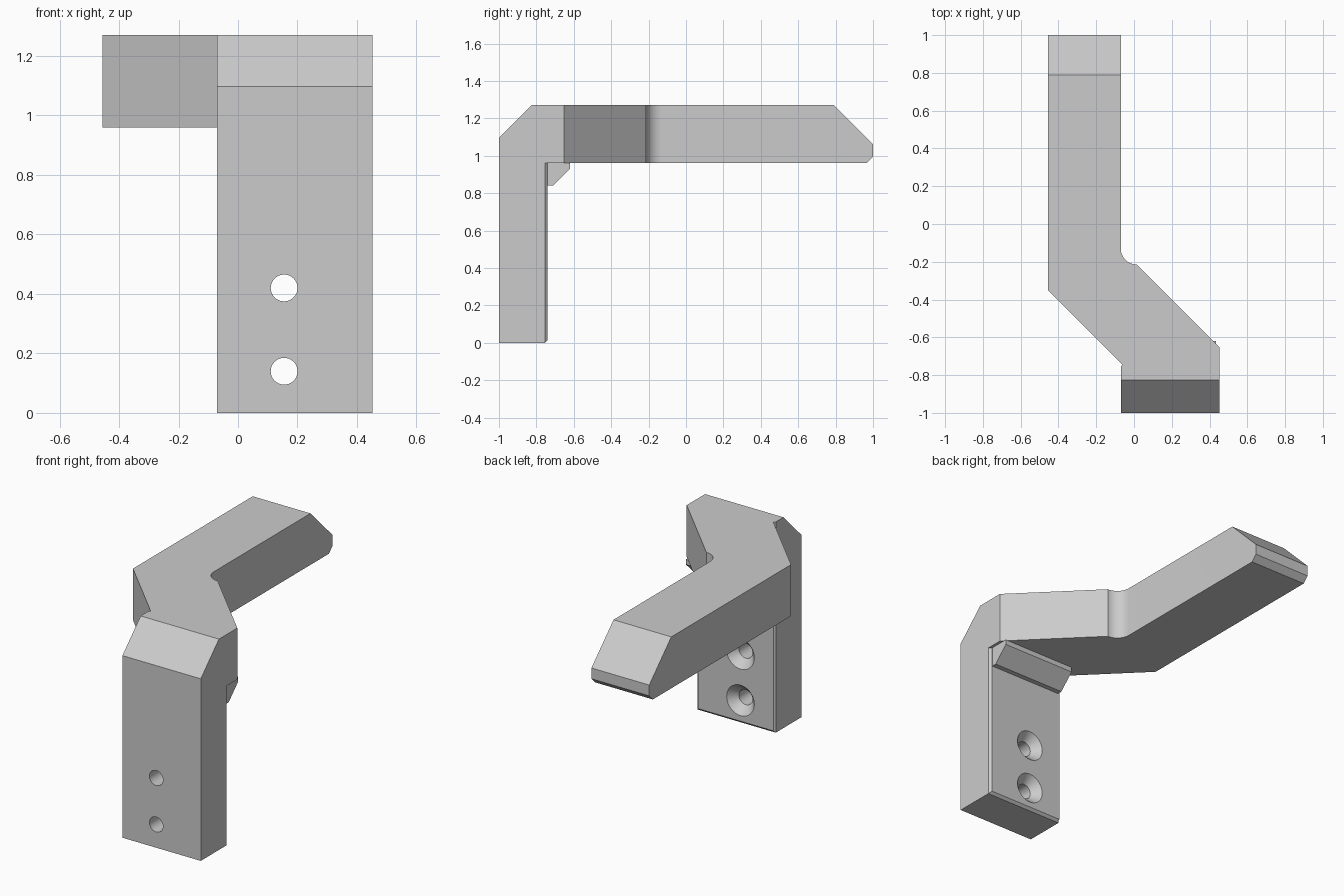
import bpy, bmesh
from math import cos, sin, pi
from mathutils import Vector

if "Cube" in bpy.data.objects:
    bpy.data.objects.remove(bpy.data.objects["Cube"])


def prism(name, points, place, a, b):
    """Extrude a closed 2D profile between depths a and b."""
    bm = bmesh.new()
    low = [bm.verts.new(place(p, a)) for p in points]
    high = [bm.verts.new(place(p, b)) for p in points]
    bm.faces.new(low)
    bm.faces.new(high)
    n = len(points)
    for i in range(n):
        j = (i + 1) % n
        bm.faces.new((low[i], low[j], high[j], high[i]))
    bmesh.ops.recalc_face_normals(bm, faces=bm.faces)
    mesh = bpy.data.meshes.new(name)
    bm.to_mesh(mesh)
    bm.free()
    ob = bpy.data.objects.new(name, mesh)
    bpy.context.collection.objects.link(ob)
    return ob


def side(p, x):
    return Vector((x, p[0], p[1]))


def plan(p, z):
    return Vector((p[0], p[1], z))


def combine(target, other, operation):
    bpy.context.view_layer.objects.active = target
    mod = target.modifiers.new("combine", 'BOOLEAN')
    mod.operation = operation
    mod.solver = 'EXACT'
    mod.object = other
    bpy.ops.object.modifier_apply(modifier=mod.name)
    bpy.data.objects.remove(other, do_unlink=True)


# Hook body: L-shaped side profile limited by the cranked plan outline
body = prism("hook_bracket", [
    (-1, 0), (-0.755, 0), (-0.74, 0.015), (-0.74, 0.96), (0.965, 0.96),
    (1, 0.995), (1, 1.06), (0.79, 1.27), (-0.827, 1.27), (-1, 1.097)],
    side, -0.6, 0.6)
relief = [(0.015 + 0.085 * cos(pi + pi / 2 * i / 12),
           -0.13 + 0.085 * sin(pi + pi / 2 * i / 12)) for i in range(13)]
outline = prism("plan_outline", [
    (-0.455, 1.2), (-0.07, 1.2), *relief, (0.452, -0.652), (0.452, -1.2),
    (-0.07, -1.2), (-0.07, -0.755), (-0.06, -0.745), (-0.455, -0.35)],
    plan, -0.2, 1.5)
combine(body, outline, 'INTERSECT')

# Small bevel on the back right edge of the plate
edge = prism("edge_cutter", [(0.432, -0.735), (0.472, -0.775), (0.472, -0.735)],
             plan, -0.1, 0.96)
combine(body, edge, 'DIFFERENCE')

# Reinforcing fillet under the arm
gusset = prism("gusset", [(-0.78, 0.84), (-0.71, 0.84), (-0.62, 0.93),
                          (-0.62, 0.96), (-0.78, 0.96)], side, -0.055, 0.435)
combine(body, gusset, 'UNION')

# Countersunk screw holes, revolved along y
for z in (0.14, 0.42):
    bm = bmesh.new()
    rings = []
    for y, r in ((-1.1, 0.045), (-0.79, 0.045), (-0.74, 0.092), (-0.72, 0.092)):
        rings.append([bm.verts.new((0.155 + r * cos(2 * pi * i / 40), y,
                                    z + r * sin(2 * pi * i / 40))) for i in range(40)])
    for a, b in zip(rings, rings[1:]):
        for i in range(40):
            j = (i + 1) % 40
            bm.faces.new((a[i], a[j], b[j], b[i]))
    bm.faces.new(rings[0])
    bm.faces.new(rings[-1])
    bmesh.ops.recalc_face_normals(bm, faces=bm.faces)
    mesh = bpy.data.meshes.new("screw_cutter")
    bm.to_mesh(mesh)
    bm.free()
    cutter = bpy.data.objects.new("screw_cutter", mesh)
    bpy.context.collection.objects.link(cutter)
    combine(body, cutter, 'DIFFERENCE')

body.select_set(True)
bpy.context.view_layer.objects.active = body
bpy.ops.object.shade_smooth_by_angle(angle=0.4)
